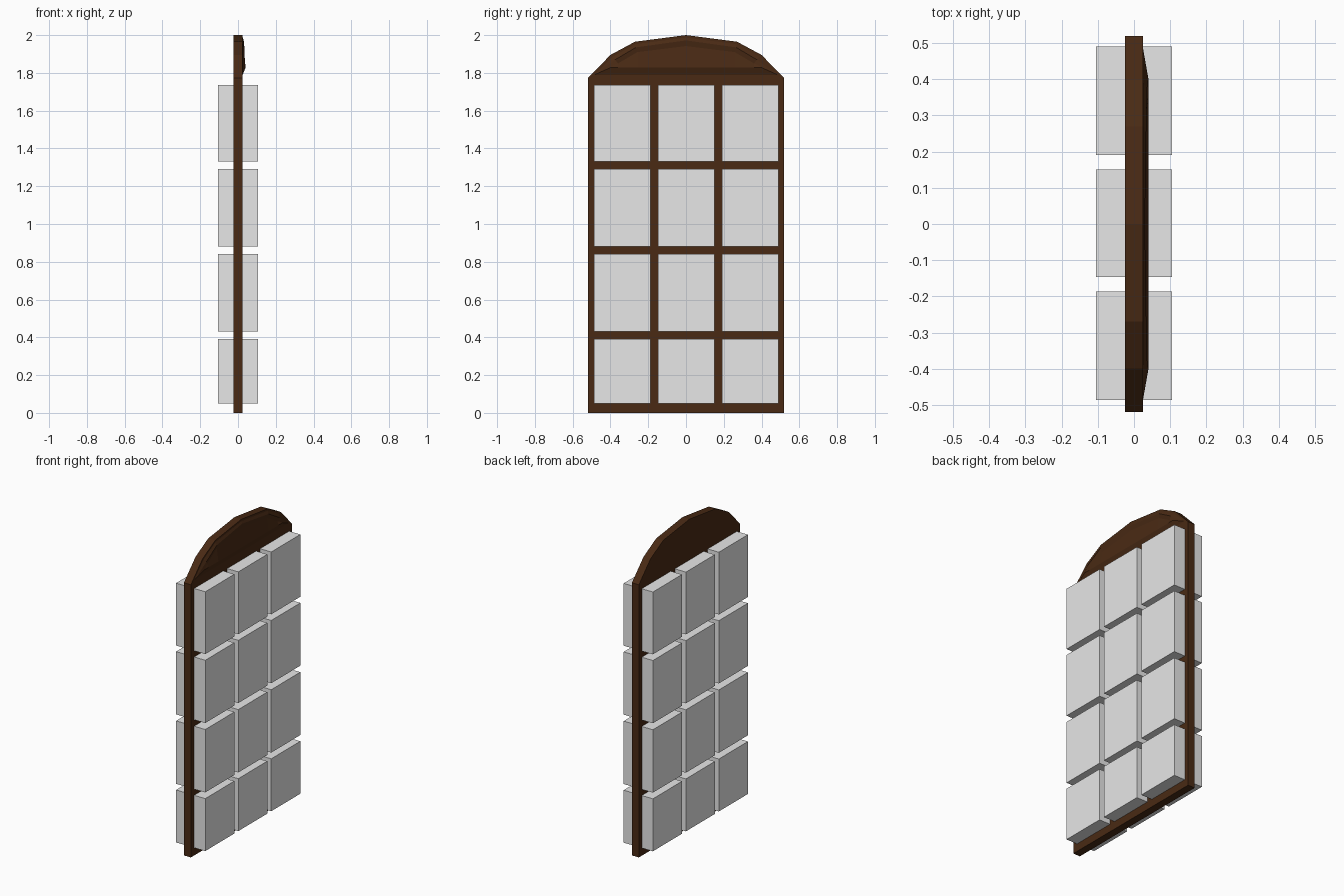
import bpy, bmesh

if "Cube" in bpy.data.objects:
    bpy.data.objects.remove(bpy.data.objects["Cube"])

def material(name, rgb):
    m = bpy.data.materials.new(name)
    m.diffuse_color = (*rgb, 1)
    m.use_nodes = True
    m.node_tree.nodes["Principled BSDF"].inputs["Base Color"].default_value = m.diffuse_color
    return m

wood = material("dark_wood", (0.067, 0.023, 0.007))
grey = material("pane_grey", (0.8, 0.8, 0.8))

def add_object(name, bm, mat):
    me = bpy.data.meshes.new(name)
    bm.to_mesh(me)
    bm.free()
    me.materials.append(mat)
    ob = bpy.data.objects.new(name, me)
    bpy.context.collection.objects.link(ob)
    return ob

def prism(name, outline, half, mat):
    """Extrude a (y, z) outline to both sides of x = 0."""
    bm = bmesh.new()
    face = bm.faces.new([bm.verts.new((-half, y, z)) for y, z in outline])
    ext = bmesh.ops.extrude_face_region(bm, geom=[face])["geom"]
    bmesh.ops.translate(bm, vec=(2 * half, 0, 0),
                        verts=[v for v in ext if isinstance(v, bmesh.types.BMVert)])
    bmesh.ops.recalc_face_normals(bm, faces=bm.faces)
    return add_object(name, bm, mat)

def box(name, y0, y1, z0, z1, half, mat):
    return prism(name, [(y0, z0), (y1, z0), (y1, z1), (y0, z1)], half, mat)

T = 0.025                 # half thickness of the frame
W = 0.52                  # half width
columns = [(-0.486, -0.187), (-0.147, 0.151), (0.191, 0.49)]
rows = [(0.05, 0.391), (0.431, 0.84), (0.882, 1.29), (1.33, 1.735)]

# Upright frame members
edges = [-W] + [v for c in columns for v in c] + [W]
for i in range(0, len(edges), 2):
    box(f"upright_{i // 2}", edges[i], edges[i + 1], 0, 1.735, T, wood)

# Cross rails between the uprights
levels = [0] + [v for r in rows for v in r]
for y0, y1 in columns:
    for i in range(0, len(levels) - 1, 2):
        box("cross_rail", y0, y1, levels[i], levels[i + 1], T, wood)

# Thick panes
for y0, y1 in columns:
    for z0, z1 in rows:
        box("pane", y0, y1, z0, z1, 0.105, grey)

# Arched head
arc = [(-W, 1.772), (-0.40, 1.895), (-0.27, 1.965), (0, 2.0)]
arc += [(-y, z) for y, z in arc[-2::-1]]
prism("arched_head", [(-W, 1.735)] + arc + [(W, 1.735)], T, wood)

# Carved relief on the arch: rim slope, step in, sloped panel, lower chamfer
half_rings = [
    [(T, -0.48, 1.795), (T, -0.39, 1.885), (T, -0.27, 1.952), (T, 0, 1.987)],
    [(0.028, -0.46, 1.805), (0.036, -0.375, 1.87), (0.034, -0.265, 1.935), (0.03, 0, 1.972)],
    [(0.04, -0.40, 1.832), (0.031, -0.36, 1.85), (0.028, -0.258, 1.91), (0.0255, 0, 1.942)],
    [(0.04, -0.40, 1.828), (0.04, -0.36, 1.828), (0.04, -0.258, 1.828), (0.04, 0, 1.828)],
    [(T, -0.485, 1.79), (T, -0.38, 1.79), (T, -0.26, 1.79), (T, 0, 1.79)],
]
bm = bmesh.new()
rings = [[bm.verts.new(p) for p in h + [(x, -y, z) for x, y, z in h[-2::-1]]]
         for h in half_rings]
for a, b in zip(rings, rings[1:]):
    for i in range(len(a) - 1):
        bm.faces.new((a[i], b[i], b[i + 1], a[i + 1]))
# Close the two pointed ends
bm.faces.new([r[0] for r in reversed(rings)])
bm.faces.new([r[-1] for r in rings])
add_object("arch_relief", bm, wood)
